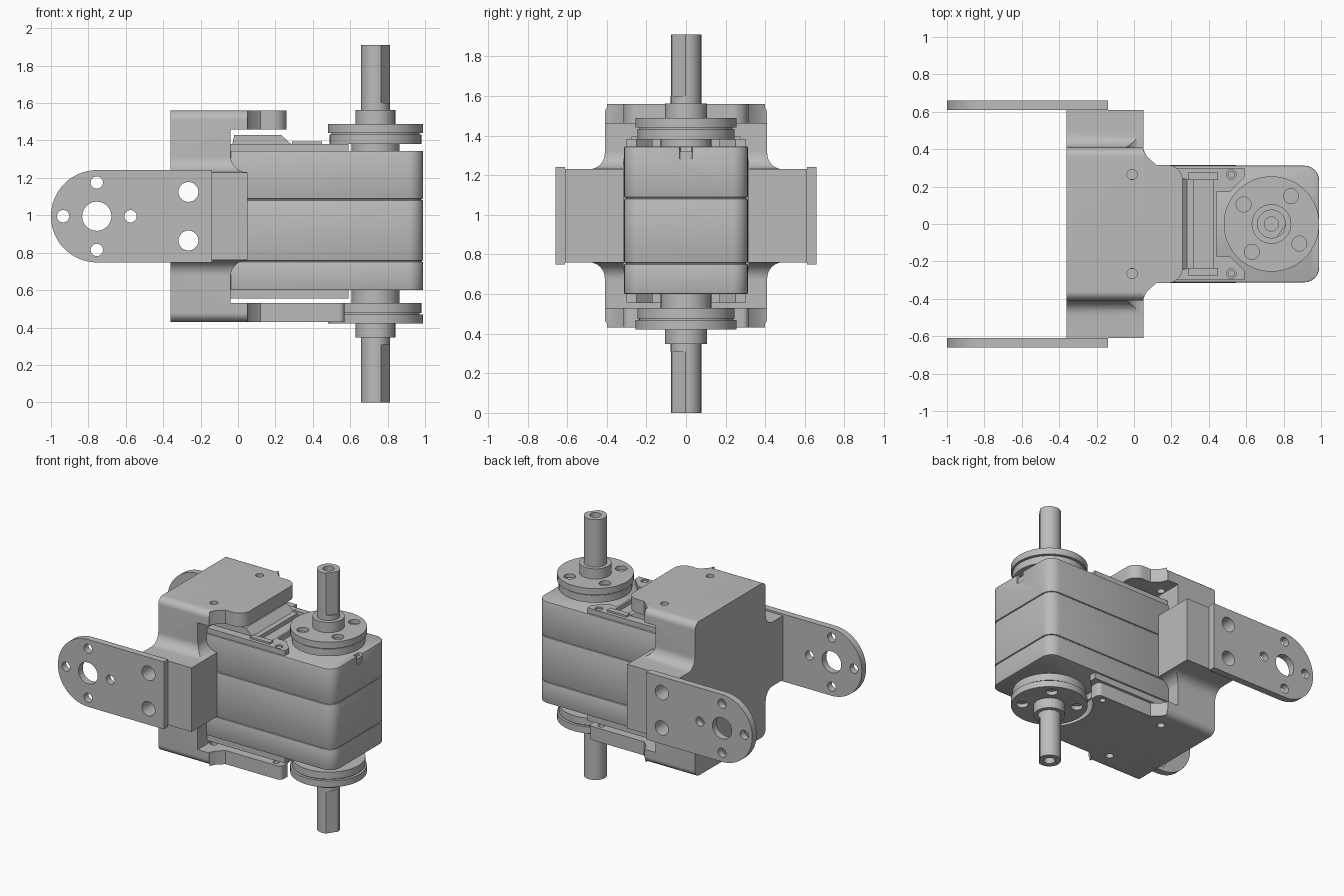
import bpy, bmesh, math
from mathutils import Vector

if "Cube" in bpy.data.objects:
    bpy.data.objects.remove(bpy.data.objects["Cube"])

grey = bpy.data.materials.new("plain_grey")
grey.use_nodes = True
GREY = (0.5, 0.5, 0.5, 1)
grey.diffuse_color = GREY
grey.node_tree.nodes["Principled BSDF"].inputs["Base Color"].default_value = GREY

MID = 0.995      # mirror height of the bracket
AXLE = 0.735     # x of the output shafts
SPAN = 1.91      # full height, shafts included


def arc(cx, cy, r, a0, a1, n=10):
    angles = [math.radians(a0 + (a1 - a0) * i / n) for i in range(n + 1)]
    return [(cx + r * math.cos(a), cy + r * math.sin(a)) for a in angles]


def mirror_v(pts, mid=MID):
    return [(u, 2 * mid - v) for u, v in pts]


def prism(name, pts, axis, lo, hi):
    """Extrude a 2D outline along one axis."""
    place = {"x": lambda u, v, h: (h, u, v),
             "y": lambda u, v, h: (u, h, v),
             "z": lambda u, v, h: (u, v, h)}[axis]
    bm = bmesh.new()
    face = bm.faces.new([bm.verts.new(place(u, v, lo)) for u, v in pts])
    out = bmesh.ops.extrude_face_region(bm, geom=[face])
    shift = Vector(place(0, 0, hi - lo))
    bmesh.ops.translate(bm, vec=shift,
                        verts=[g for g in out["geom"] if isinstance(g, bmesh.types.BMVert)])
    bmesh.ops.recalc_face_normals(bm, faces=bm.faces)
    mesh = bpy.data.meshes.new(name)
    bm.to_mesh(mesh)
    bm.free()
    mesh.materials.append(grey)
    obj = bpy.data.objects.new(name, mesh)
    bpy.context.collection.objects.link(obj)
    return obj


def disc(name, u, v, r, axis, lo, hi, n=40):
    return prism(name, arc(u, v, r, 0, 360, n)[:-1], axis, lo, hi)


def box(name, x0, x1, y0, y1, z0, z1):
    return prism(name, [(x0, y0), (x1, y0), (x1, y1), (x0, y1)], "z", z0, z1)


def activate(obj):
    bpy.ops.object.select_all(action="DESELECT")
    obj.select_set(True)
    bpy.context.view_layer.objects.active = obj


def cut(obj, cutters):
    activate(obj)
    for c in cutters:
        mod = obj.modifiers.new("cut", "BOOLEAN")
        mod.operation, mod.solver, mod.object = "DIFFERENCE", "EXACT", c
        bpy.ops.object.modifier_apply(modifier=mod.name)
        bpy.data.objects.remove(c)
    return obj


def bevel(obj, width):
    activate(obj)
    mod = obj.modifiers.new("bevel", "BEVEL")
    mod.width, mod.segments, mod.angle_limit = width, 2, math.radians(50)
    bpy.ops.object.modifier_apply(modifier=mod.name)


def both(pts):
    """Close an outline by mirroring it across its first coordinate axis y = 0."""
    return pts + [(u, -v) for u, v in reversed(pts)]


# Bracket: cross-shaped section with fillets, extruded front to back
quarter = [(0.61, MID + 0.235)] + arc(0.49, MID + 0.315, 0.08, 270, 180) \
    + arc(0.36, 1.51, 0.05, 0, 90)
half = quarter + [(-y, z) for y, z in reversed(quarter)]
bracket = prism("bracket", half + list(reversed(mirror_v(half))), "x", -0.36, 0.05)
relief = [(-0.04, 1.46)] + arc(0.05, 1.32, 0.09, 180, 270) + [(0.07, 1.23), (0.07, 1.46)]
cut(bracket, [
    prism("cut_relief", relief, "y", -1, 1),
    prism("cut_relief", mirror_v(relief), "y", -1, 1),
    box("cut_pocket", -0.04, 0.1, -0.315, 0.315, 0.53, 1.46),
    disc("cut_bolt", -0.265, 1.125, 0.053, "y", -1, 1),
    disc("cut_bolt", -0.265, 0.865, 0.053, "y", -1, 1),
    disc("cut_screw", -0.01, 0.265, 0.027, "z", 0.3, 1.7, 20),
    disc("cut_screw", -0.01, -0.265, 0.027, "z", 0.3, 1.7, 20)])

# Upper and lower bracket tongues
shoulder = [(0.05, 0.4), (0.07, 0.36), (0.12, 0.315)]
prism("upper_tongue", both(shoulder + arc(0.18, 0.235, 0.08, 90, 0)), "z", 1.46, 1.56)
fork = prism("lower_fork", both(shoulder + arc(0.54, 0.285, 0.03, 90, 0, 5)), "z", 0.43, 0.53)
cut(fork, [disc("cut_clearance", AXLE, 0, 0.29, "z", 0.3, 0.7, 64)]
    + [disc("cut_screw", 0.5, s * 0.27, 0.022, "z", 0.3, 0.7, 20) for s in (1, -1)])

# Side mounting arms with rounded ends and bolt circles
outline = [(-0.14, MID - 0.247), (-0.14, MID + 0.247)] + arc(-0.753, MID, 0.247, 90, 270, 32)
for side, lo, hi in (("left", 0.61, 0.66), ("right", -0.66, -0.61)):
    arm = prism(side + "_arm", outline, "y", lo, hi)
    holes = [(-0.755, MID, 0.078), (-0.265, 1.125, 0.053), (-0.265, 0.865, 0.053)]
    holes += [(x, z, 0.033) for x, z in arc(-0.755, MID, 0.18, 0, 270, 3)]
    cut(arm, [disc("cut_hole", x, z, r, "y", -1, 1) for x, z, r in holes])

# Motor housing: three stacked shells around a core, leaving thin seams
def shell(inset):
    return both([(-0.04, 0.312 - inset)] + arc(0.91, 0.232, 0.08 - inset, 90, 0, 6))

prism("housing_core", shell(0.008), "z", 0.62, 1.32)
for name, lo, hi in (("lower_shell", 0.6, 0.752), ("middle_shell", 0.757, 1.082),
                     ("upper_shell", 1.087, 1.345)):
    part = prism(name, shell(0), "z", lo, hi)
    if name == "upper_shell":
        cut(part, [box("cut_slot", 0.96, 1.1, -0.03, 0.03, 1.28, 1.4)])
    bevel(part, 0.006)

# Raised decks on the housing, notched around the output horns
deck = both([(-0.04, 0.3), (0.59, 0.3), (0.59, 0.25), (0.51, 0.17), (0.44, 0.17)])
top_deck = prism("top_deck", deck, "z", 1.34, 1.382)
cut(top_deck, [box("cut_recess", 0.32, 0.425, -0.24, 0.24, 1.352, 1.5)]
    + [disc("cut_screw", 0.52, s * 0.265, 0.026, "z", 1.35, 1.5, 20) for s in (1, -1)])
prism("bottom_deck", deck, "z", 0.555, 0.605)
prism("cable_cover", [(-0.03, 1.38), (0.285, 1.38), (0.23, 1.43), (-0.02, 1.43)],
      "y", -0.24, 0.24)
for s in (1, -1):
    box("recess_rim", 0.29, 0.45, s * 0.255 - 0.02, s * 0.255 + 0.02, 1.375, 1.395)
    disc("screw_head", 0.52, s * 0.265, 0.018, "z", 1.345, 1.375, 16)

# Output horns and flatted shafts, above and below
flat_shaft = arc(AXLE, 0, 0.077, -2, 292, 32)
bolt_spots = arc(AXLE, 0, 0.182, -35, 235, 3)
for side in ("upper", "lower"):
    def span(a, b):
        return (a, b) if side == "upper" else (SPAN - b, SPAN - a)

    disc(side + "_collar", AXLE, 0, 0.128, "z", *span(1.3, 1.385))
    disc(side + "_horn_groove", AXLE, 0, 0.235, "z", *span(1.4, 1.46), 64)
    for name, r, a, b in (("_horn_base", 0.245, 1.38, 1.433), ("_horn_plate", 0.255, 1.44, 1.488)):
        plate = disc(side + name, AXLE, 0, r, "z", *span(a, b), 64)
        if name == "_horn_plate":
            cut(plate, [disc("cut_bolt", x, y, 0.04, "z", 0.2, 1.7, 24) for x, y in bolt_spots])
    disc(side + "_hub", AXLE, 0, 0.106, "z", *span(1.48, 1.563))
    disc(side + "_shaft_root", AXLE, 0, 0.077, "z", *span(1.55, 1.6))
    shaft = prism(side + "_shaft", flat_shaft, "z", *span(1.6, SPAN))
    cut(shaft, [disc("cut_bore", AXLE, 0, 0.038, "z", *span(1.8, 2.0), 24)])

# Smooth the curved walls, keep edges sharp
for obj in bpy.context.collection.objects:
    if obj.type == "MESH" and grey.name in obj.data.materials:
        activate(obj)
        bpy.ops.object.shade_smooth_by_angle(angle=math.radians(30))
